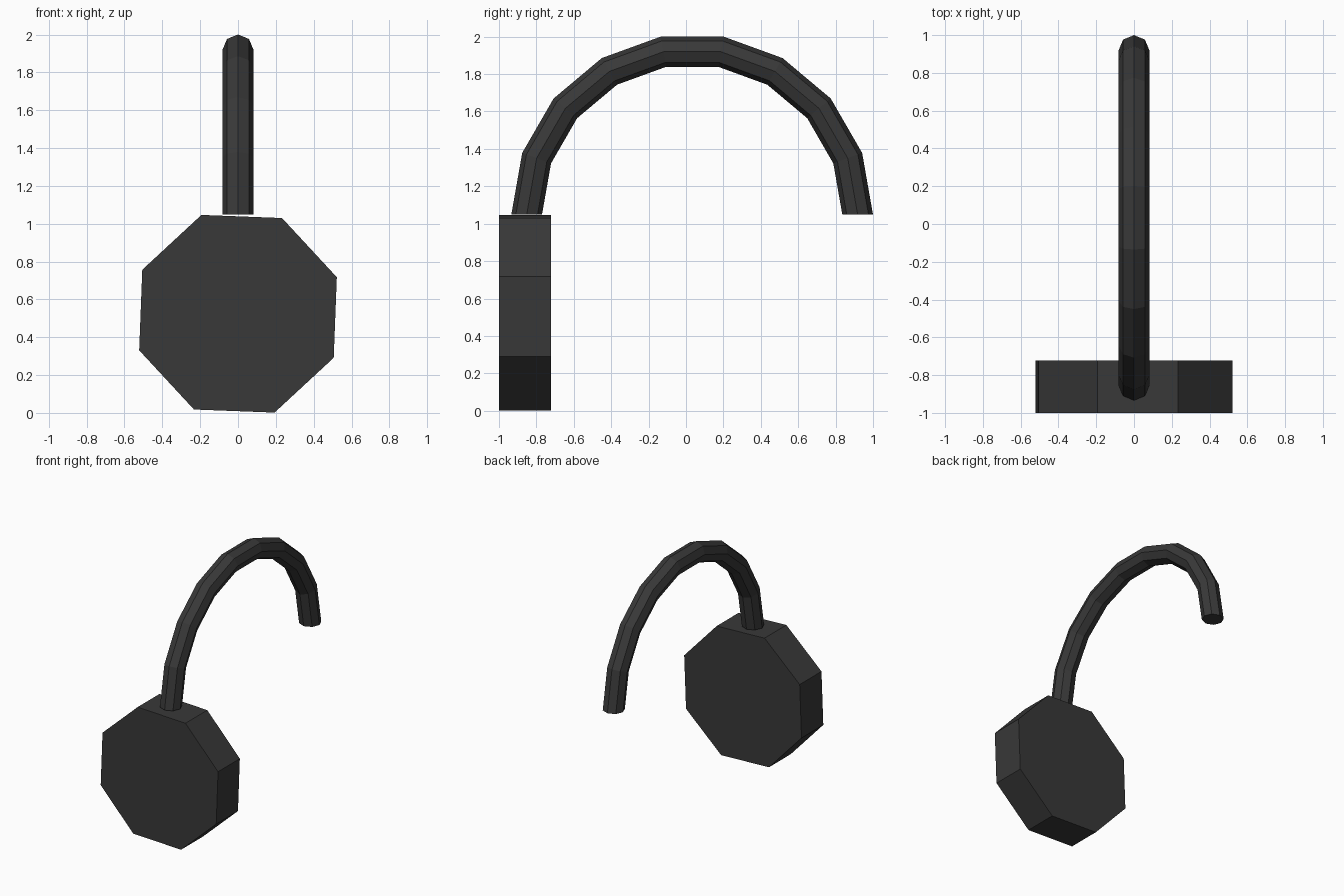
import bpy, bmesh
from math import radians, sin, cos, pi
from mathutils import Vector

if "Cube" in bpy.data.objects:
    bpy.data.objects.remove(bpy.data.objects["Cube"])


def finish(bm, name):
    bmesh.ops.recalc_face_normals(bm, faces=bm.faces)
    mesh = bpy.data.meshes.new(name)
    bm.to_mesh(mesh)
    bm.free()
    obj = bpy.data.objects.new(name, mesh)
    bpy.context.collection.objects.link(obj)
    mat = bpy.data.materials.get("dark_grey") or bpy.data.materials.new("dark_grey")
    mat.diffuse_color = (0.04, 0.04, 0.04, 1)
    mat.use_nodes = True
    mat.node_tree.nodes["Principled BSDF"].inputs["Base Color"].default_value = mat.diffuse_color
    mesh.materials.append(mat)
    return obj


# Ear cup: slightly rotated octagonal prism
bm = bmesh.new()
R, CZ, START = 0.557, 0.524, radians(20.3)
ring = [bm.verts.new((R * cos(START + k * pi / 4), -1.0, CZ + R * sin(START + k * pi / 4)))
        for k in range(8)]
face = bm.faces.new(ring)
ext = bmesh.ops.extrude_face_region(bm, geom=[face], use_keep_orig=True)
top = [v for v in ext["geom"] if isinstance(v, bmesh.types.BMVert)]
bmesh.ops.translate(bm, verts=top, vec=(0, 0.277, 0))
finish(bm, "ear_cup")

# Headband: octagonal tube swept through a half circle in nine steps
bm = bmesh.new()
BAND_R, TUBE_R, STEPS, SIDES = 0.885, 0.082, 9, 8
centre = Vector((0, 0.033, 1.048))
rings = []
for i in range(STEPS + 1):
    a = pi * i / STEPS
    out = Vector((0, cos(a), sin(a)))
    rings.append([bm.verts.new(centre + out * (BAND_R + TUBE_R * cos(t)) + Vector((TUBE_R * sin(t), 0, 0)))
                  for t in (2 * pi * k / SIDES for k in range(SIDES))])
for r0, r1 in zip(rings, rings[1:]):
    for k in range(SIDES):
        n = (k + 1) % SIDES
        bm.faces.new((r0[k], r0[n], r1[n], r1[k]))
bm.faces.new(rings[0])
bm.faces.new(rings[-1])
finish(bm, "headband")
